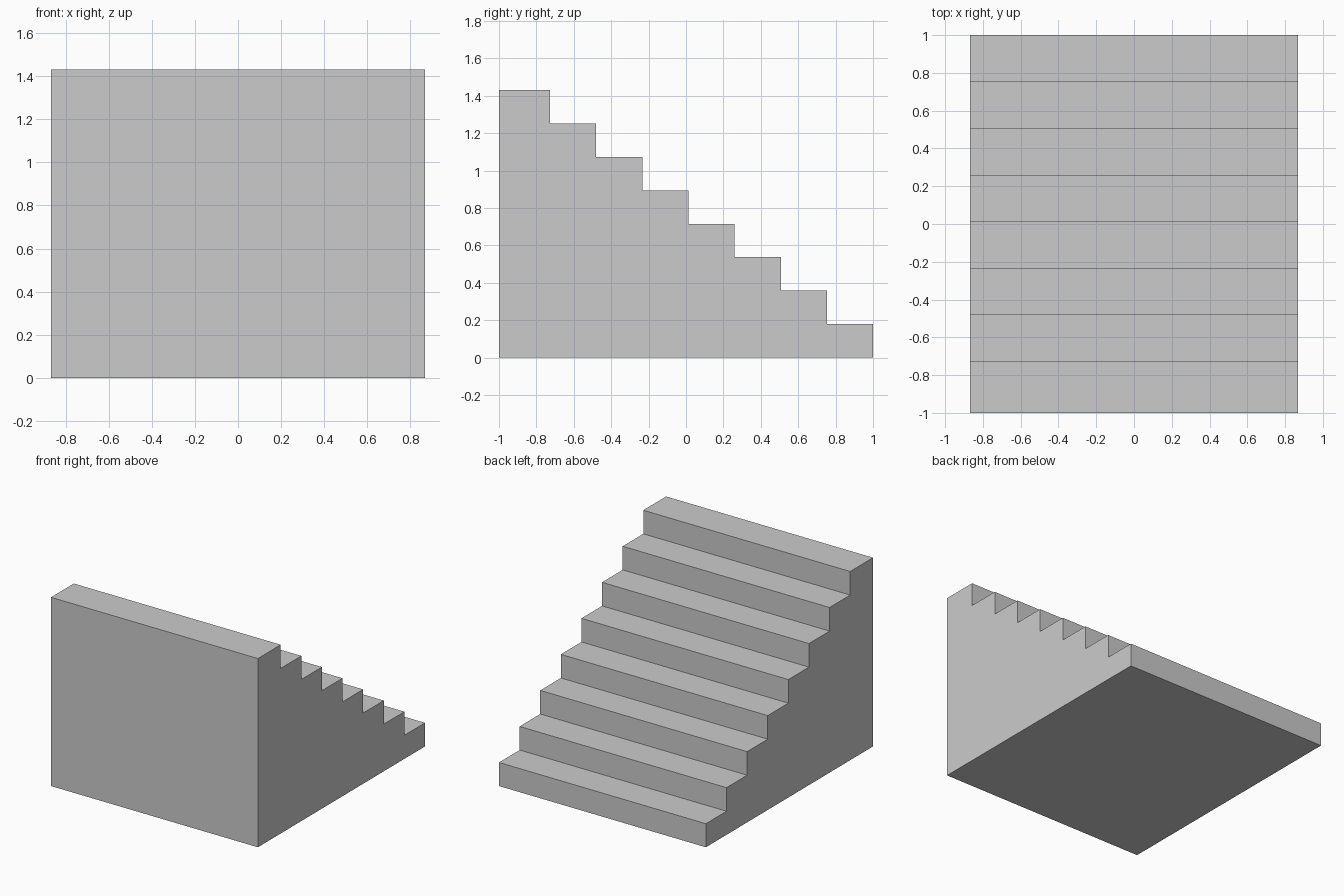
import bpy, bmesh

if "Cube" in bpy.data.objects:
    bpy.data.objects.remove(bpy.data.objects["Cube"])

STEPS = 8
HALF_WIDTH = 0.867
RISE = 1.43 / STEPS
TREAD = 0.2467

# Stepped side profile in (y, z), climbing from the low end to the tall front wall
profile = [(-1.0, 0.0), (1.0, 0.0)]
for i in range(STEPS):
    y_outer = 1.0 - i * TREAD
    y_inner = -1.0 if i == STEPS - 1 else y_outer - TREAD
    z = (i + 1) * RISE
    profile += [(y_outer, z), (y_inner, z)]

# Extrude the profile across the width to make one solid staircase
bm = bmesh.new()
side = bm.faces.new([bm.verts.new((-HALF_WIDTH, y, z)) for y, z in profile])
extruded = bmesh.ops.extrude_face_region(bm, geom=[side], use_keep_orig=True)
verts = [g for g in extruded["geom"] if isinstance(g, bmesh.types.BMVert)]
bmesh.ops.translate(bm, verts=verts, vec=(2 * HALF_WIDTH, 0, 0))
bmesh.ops.recalc_face_normals(bm, faces=bm.faces[:])

mesh = bpy.data.meshes.new("staircase")
bm.to_mesh(mesh)
bm.free()
staircase = bpy.data.objects.new("staircase", mesh)
bpy.context.collection.objects.link(staircase)
